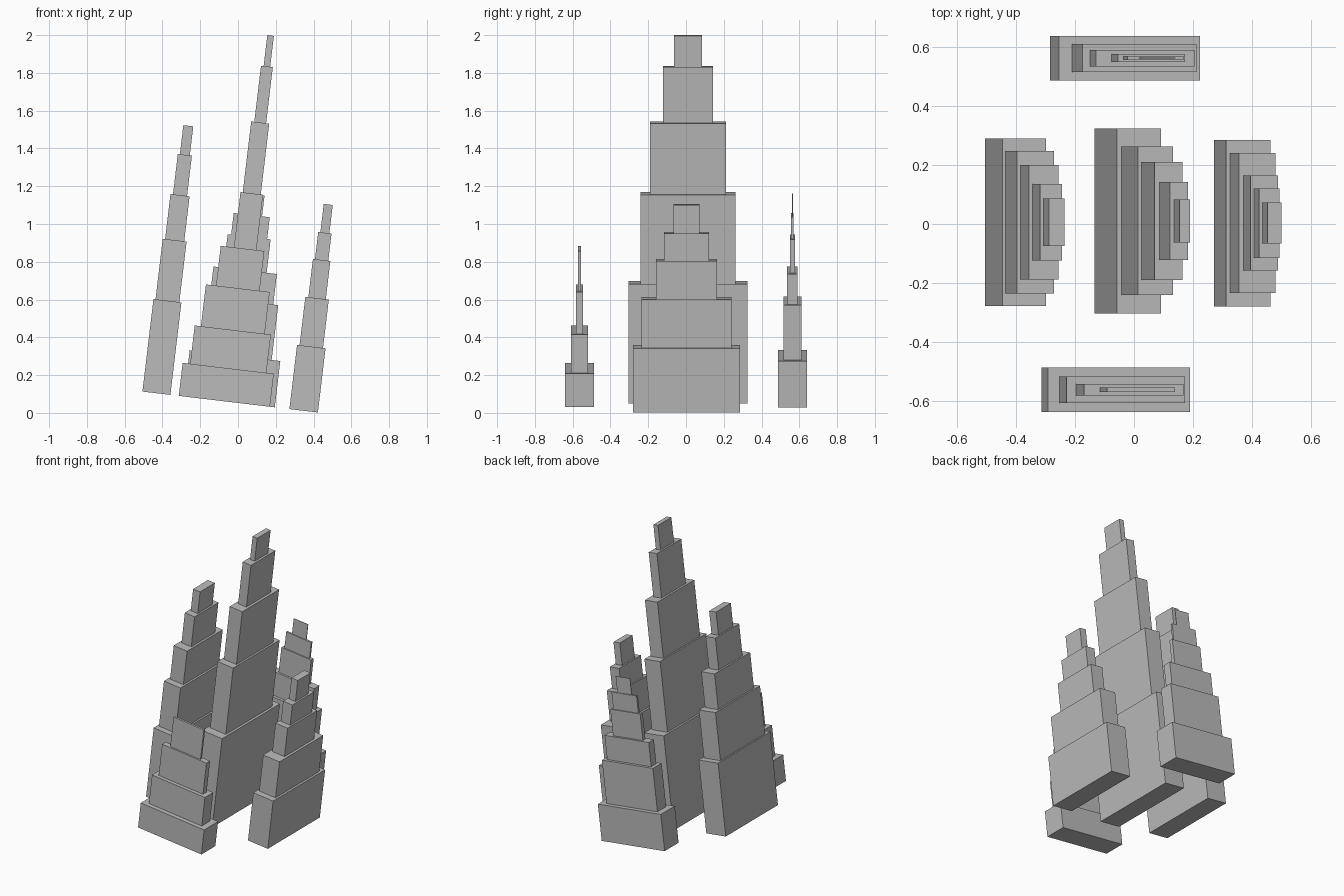
import bpy
import bmesh
import math
from mathutils import Matrix

cube = bpy.data.objects.get("Cube")
if cube:
    bpy.data.objects.remove(cube, do_unlink=True)

# One flat grey for everything
GREY = (0.5, 0.5, 0.5, 1.0)
stone = bpy.data.materials.new("stone grey")
stone.use_nodes = True
stone.diffuse_color = GREY
stone.node_tree.nodes["Principled BSDF"].inputs["Base Color"].default_value = GREY

# The whole cluster leans towards +x on one shared tilted base plane
LEAN = Matrix.Translation((0, 0, 0.0526)) @ Matrix.Rotation(math.radians(6.8), 4, 'Y')


def stepped_tower(name, x, y, tiers):
    """Stack centred boxes; each tier is (width x, depth y, top height)."""
    bm = bmesh.new()
    base = 0.0
    for width, depth, top in tiers:
        place = Matrix.Translation((x, y, (base + top) / 2))
        size = Matrix.Diagonal((width, depth, top - base, 1))
        bmesh.ops.create_cube(bm, size=1, matrix=place @ size)
        base = top
    mesh = bpy.data.meshes.new(name)
    bm.to_mesh(mesh)
    bm.free()
    mesh.materials.append(stone)
    tower = bpy.data.objects.new(name, mesh)
    tower.matrix_world = LEAN
    bpy.context.collection.objects.link(tower)


# Three broad towers in a row, deep along y
stepped_tower("right_tower", -0.435, 0.006, [
    (0.149, 0.568, 0.493), (0.127, 0.485, 0.816), (0.102, 0.388, 1.056),
    (0.075, 0.259, 1.271), (0.053, 0.161, 1.426)])
stepped_tower("centre_tower", -0.059, 0.0105, [
    (0.151, 0.629, 0.635), (0.120, 0.505, 1.110), (0.096, 0.400, 1.488),
    (0.063, 0.265, 1.787), (0.035, 0.146, 1.952)])
stepped_tower("left_tower", 0.350, 0.003, [
    (0.152, 0.566, 0.342), (0.125, 0.476, 0.600), (0.093, 0.322, 0.804),
    (0.071, 0.237, 0.949), (0.048, 0.139, 1.100)])

# Two slab towers closing the front and back, wide along x
stepped_tower("front_tower", -0.073, -0.5635, [
    (0.486, 0.152, 0.176), (0.406, 0.090, 0.380), (0.340, 0.039, 0.603),
    (0.232, 0.015, 0.815)])
stepped_tower("back_tower", -0.0455, 0.5635, [
    (0.483, 0.152, 0.247), (0.391, 0.095, 0.539), (0.338, 0.056, 0.702),
    (0.229, 0.027, 0.880), (0.192, 0.0136, 0.996), (0.110, 0.0035, 1.106)])
